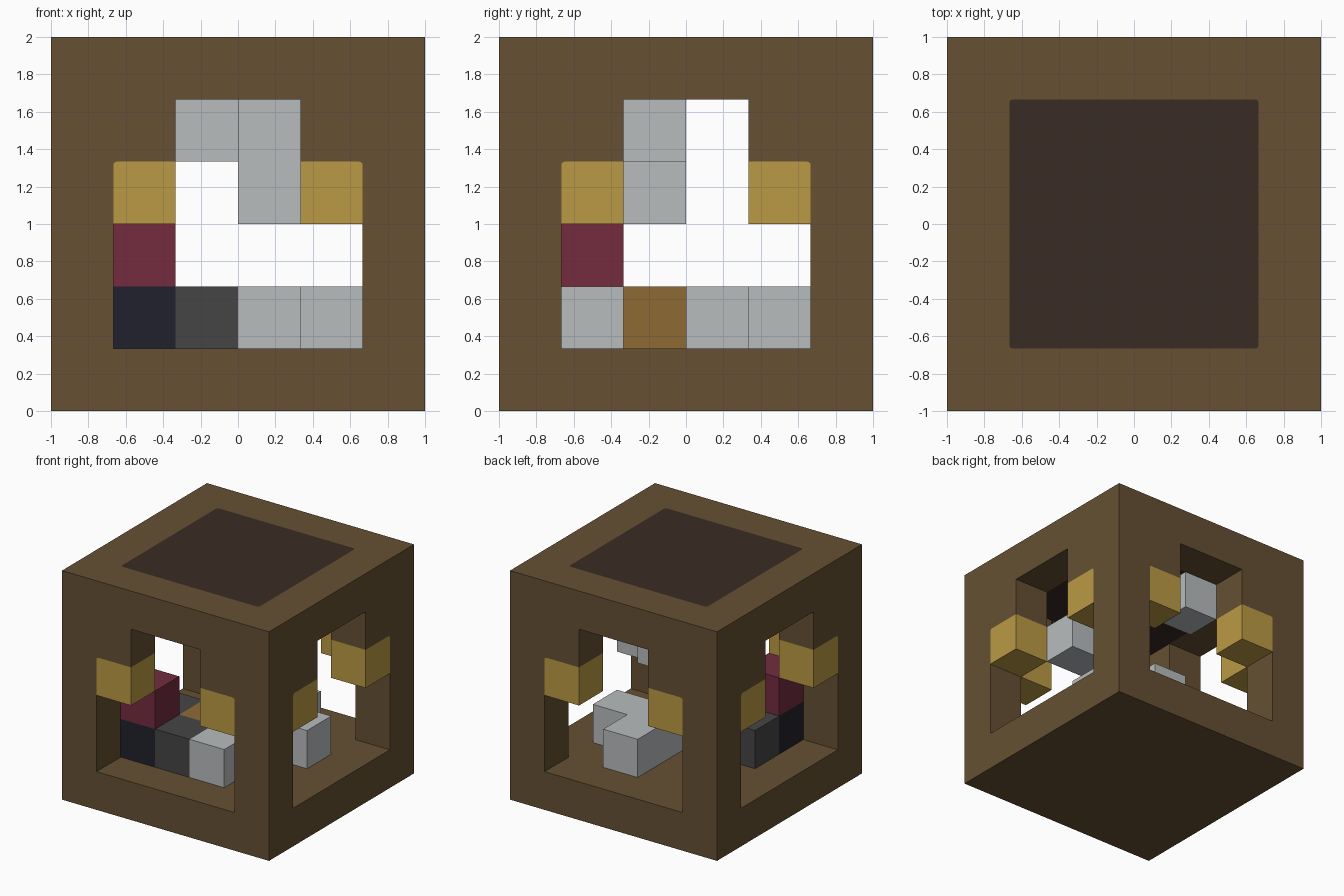
import bpy, bmesh
from math import pi, sin, cos
from mathutils import Matrix, Vector

default = bpy.data.objects.get("Cube")
if default:
    bpy.data.objects.remove(default, do_unlink=True)

U = 1 / 3      # one grid cell
R = 0.02       # small corner rounding


def material(name, hex_code):
    def linear(c):
        return c / 12.92 if c <= 0.04045 else ((c + 0.055) / 1.055) ** 2.4
    rgb = [linear(int(hex_code[i:i + 2], 16) / 255) for i in (0, 2, 4)]
    m = bpy.data.materials.new(name)
    m.use_nodes = True
    m.diffuse_color = (*rgb, 1)
    m.node_tree.nodes["Principled BSDF"].inputs["Base Color"].default_value = (*rgb, 1)
    return m


WOOD = material("wood brown", "665033")
DARK_WOOD = material("dark brown", "392b23")
GOLD = material("gold", "bb9a45")
LIGHT = material("light grey", "b8bcbe")
DARK = material("dark grey", "454545")
NAVY = material("navy", "20212c")
WINE = material("wine red", "742c40")
AMBER = material("amber brown", "8f6a35")


def finish(name, bm, mat):
    bmesh.ops.remove_doubles(bm, verts=bm.verts, dist=0.0001)
    bmesh.ops.recalc_face_normals(bm, faces=bm.faces)
    mesh = bpy.data.meshes.new(name)
    bm.to_mesh(mesh)
    bm.free()
    mesh.materials.append(mat)
    obj = bpy.data.objects.new(name, mesh)
    bpy.context.collection.objects.link(obj)
    return obj


def corner(x, y, sx, sy):
    """Rounded outline corner whose outside points towards (sx, sy)."""
    pts = [(x - sx * R * (1 - cos(a)), y - sy * R * (1 - sin(a)))
           for a in (0, pi / 6, pi / 3, pi / 2)]
    return pts if sx * sy > 0 else pts[::-1]


def prism(name, outline, start, end, mat, upright=False, turn=0):
    """Extrude an outline along z (upright) or along y, then turn it about z."""
    bm = bmesh.new()
    place = (lambda p: (p[0], p[1], start)) if upright else (lambda p: (p[0], start, p[1]))
    face = bm.faces.new([bm.verts.new(place(p)) for p in outline])
    moved = bmesh.ops.extrude_face_region(bm, geom=[face])["geom"]
    step = Vector((0, 0, end - start) if upright else (0, end - start, 0))
    bmesh.ops.translate(bm, vec=step, verts=[g for g in moved if isinstance(g, bmesh.types.BMVert)])
    bmesh.ops.rotate(bm, verts=bm.verts, matrix=Matrix.Rotation(turn * pi / 2, 3, "Z"))
    return finish(name, bm, mat)


def blocks(name, cells, mat):
    """Piece made of grid cells, keeping only its outer faces."""
    bm = bmesh.new()
    origin = Vector((-2 * U, -2 * U, U))
    for cell in cells:
        for axis in range(3):
            for side in (-1, 1):
                near = list(cell)
                near[axis] += side
                if tuple(near) in cells:
                    continue
                quad = []
                for a, b in ((0, 0), (1, 0), (1, 1), (0, 1)):
                    p = list(cell)
                    p[axis] += side > 0
                    p[(axis + 1) % 3] += a
                    p[(axis + 2) % 3] += b
                    quad.append(bm.verts.new(origin + Vector(p) * U))
                bm.faces.new(quad)
    return finish(name, bm, mat)


def square(h):
    return [(h, h), (-h, h), (-h, -h), (h, -h)]


# Outer frame: a solid cube with windows, cavity and ceiling opening cut out
frame = prism("frame", square(1), 0, 2, WOOD, upright=True)
window = ([(2 * U, U)] + corner(2 * U, 4 * U, 1, 1) + [(U, 4 * U), (U, 5 * U), (-U, 5 * U), (-U, 4 * U)]
          + corner(-2 * U, 4 * U, -1, 1) + [(-2 * U, U)])
rounded = [p for sx, sy in ((1, 1), (-1, 1), (-1, -1), (1, -1))
           for p in corner(2 * U * sx, 2 * U * sy, sx, sy)]
cutters = [
    prism("cavity_cutter", square(2 * U), U, 5 * U, WOOD, upright=True),
    prism("window_cutter", window, -1.2, 1.2, WOOD),
    prism("side_window_cutter", window, -1.2, 1.2, WOOD, turn=1),
    prism("ceiling_cutter", rounded, 4.9 * U, 2.2, WOOD, upright=True),
]
for cutter in cutters:
    cutter.hide_render = True
    mod = frame.modifiers.new(cutter.name, "BOOLEAN")
    mod.operation, mod.solver, mod.object = "DIFFERENCE", "EXACT", cutter
graph = bpy.context.evaluated_depsgraph_get()
cut_mesh = bpy.data.meshes.new_from_object(frame.evaluated_get(graph))
frame.modifiers.clear()
frame.data = cut_mesh
cut_mesh.materials.clear()
cut_mesh.materials.append(WOOD)
for cutter in cutters:
    bpy.data.objects.remove(cutter, do_unlink=True)

# Ceiling panel, flush with the top
prism("ceiling_panel", rounded, 5 * U, 2, DARK_WOOD, upright=True)

# Gold blocks in the upper corners of every window
for turn, side in enumerate(("front", "right", "back", "left")):
    for s in (-1, 1):
        outline = [(s * U, 3 * U), (s * 2 * U, 3 * U)] + corner(s * 2 * U, 4 * U, s, 1)[::s] * 1
        outline = [(s * U, 3 * U), (s * 2 * U, 3 * U)] + sorted(
            corner(s * 2 * U, 4 * U, s, 1), key=lambda p: p[1]) + [(s * U, 4 * U)]
        prism(f"{side}_gold_block_{'a' if s < 0 else 'b'}", outline, -1, -2 * U, GOLD, turn=turn)

# Puzzle blocks on the floor
blocks("navy_block", [(0, 0, 0)], NAVY)
blocks("red_block", [(0, 0, 1)], WINE)
blocks("dark_front_block", [(1, 0, 0)], DARK)
blocks("dark_side_block", [(0, 1, 0)], DARK)
blocks("amber_block", [(1, 1, 0)], AMBER)
blocks("light_front_block", [(2, 0, 0)], LIGHT)
blocks("light_corner_piece", [(2, 2, 0), (3, 2, 0), (2, 3, 0)], LIGHT)

# Puzzle blocks hanging near the ceiling
blocks("hanging_corner_piece", [(3, 1, 2), (2, 1, 2), (2, 1, 3)], LIGHT)
blocks("hanging_block", [(1, 3, 3)], LIGHT)
